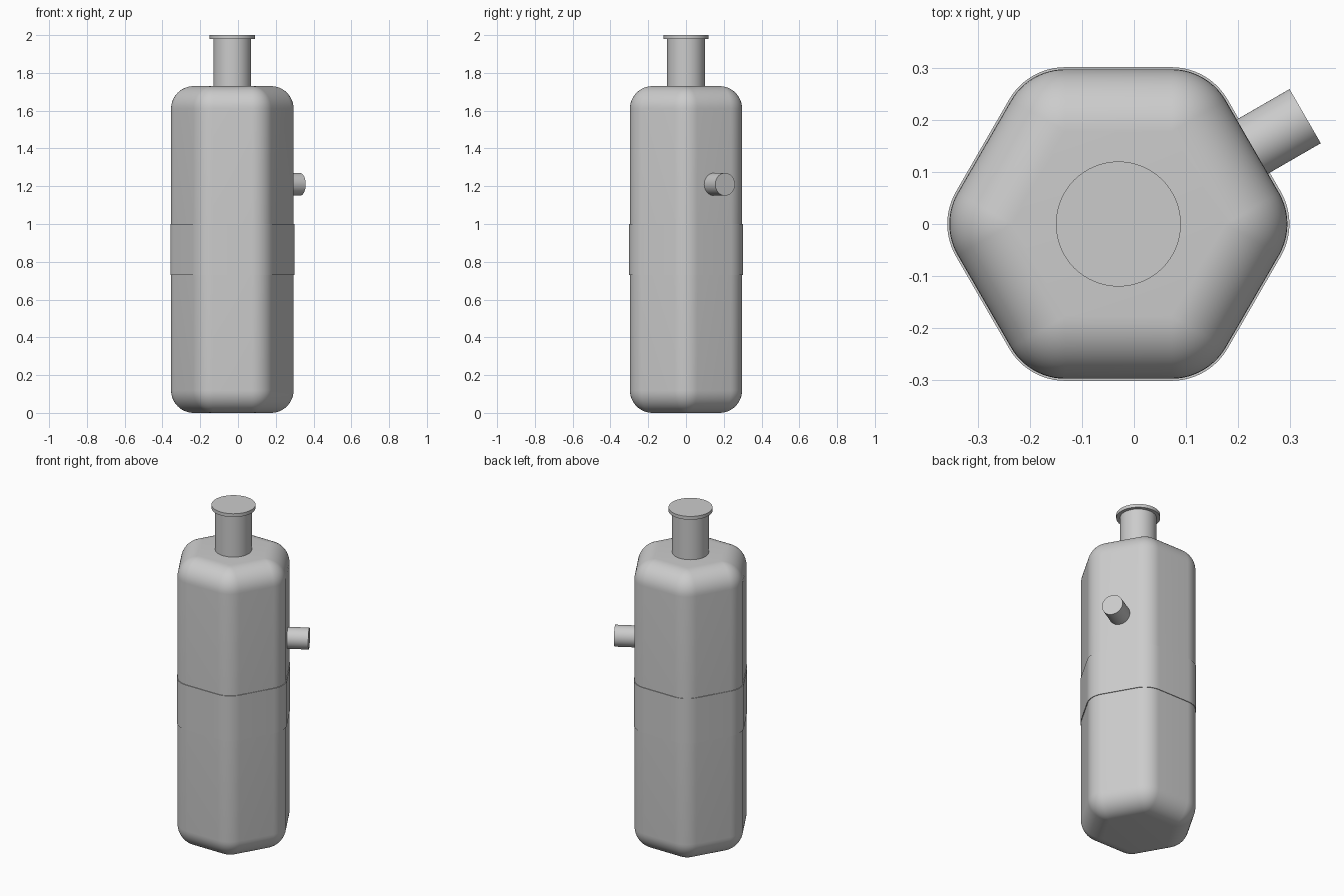
import bpy, bmesh
from math import sin, cos, radians, pi
from mathutils import Vector

if "Cube" in bpy.data.objects:
    bpy.data.objects.remove(bpy.data.objects["Cube"], do_unlink=True)

AXIS_X = -0.03      # the vessel axis, offset by the side spout
CORE = 0.177        # apothem of the sharp inner hexagon
ROUND = 0.12        # rounding radius of all body edges
BODY_TOP = 1.73
ARC = 12            # steps per rounded corner

grey = bpy.data.materials.new("light grey")
grey.use_nodes = True
colour = (0.6, 0.6, 0.6, 1)
grey.diffuse_color = colour
grey.node_tree.nodes["Principled BSDF"].inputs["Base Color"].default_value = colour


def finish(obj, name):
    obj.name = name
    obj.data.materials.clear()
    obj.data.materials.append(grey)
    bpy.ops.object.select_all(action='DESELECT')
    obj.select_set(True)
    bpy.context.view_layer.objects.active = obj
    bpy.ops.object.shade_smooth_by_angle(angle=radians(30))


def hex_ring(radius, z):
    """Hexagon with corners rounded by the given radius."""
    points = []
    for k in range(6):
        mid = k * pi / 3
        corner = Vector((cos(mid), sin(mid), 0)) * CORE / cos(pi / 6)
        for i in range(ARC + 1):
            a = mid + (i / ARC - 0.5) * pi / 3
            points.append(corner + Vector((radius * cos(a), radius * sin(a), z)))
    return points


def loft(name, rings, closed=False):
    bm = bmesh.new()
    loops = [[bm.verts.new(p) for p in ring] for ring in rings]
    pairs = list(zip(loops, loops[1:]))
    if closed:
        pairs.append((loops[-1], loops[0]))
    else:
        bm.faces.new(loops[0][::-1])
        bm.faces.new(loops[-1])
    n = len(loops[0])
    for low, high in pairs:
        for i in range(n):
            j = (i + 1) % n
            bm.faces.new((low[i], low[j], high[j], high[i]))
    bmesh.ops.remove_doubles(bm, verts=bm.verts, dist=1e-5)
    bmesh.ops.recalc_face_normals(bm, faces=bm.faces)
    mesh = bpy.data.meshes.new(name)
    bm.to_mesh(mesh)
    bm.free()
    obj = bpy.data.objects.new(name, mesh)
    obj.location.x = AXIS_X
    bpy.context.collection.objects.link(obj)
    finish(obj, name)


def cylinder(name, radius, start, end):
    start, end = Vector(start), Vector(end)
    span = end - start
    bpy.ops.mesh.primitive_cylinder_add(
        vertices=64, radius=radius, depth=span.length, location=(start + end) / 2,
        rotation=span.to_track_quat('Z', 'Y').to_euler())
    finish(bpy.context.object, name)


# Hexagonal body, rounded along every edge
angles = [i / ARC * pi / 2 for i in range(ARC + 1)]
bottom = [hex_ring(ROUND * sin(a), ROUND * (1 - cos(a))) for a in angles]
top = [hex_ring(ROUND * cos(a), BODY_TOP - ROUND * (1 - sin(a))) for a in angles]
loft("body", bottom + top)

# Thin raised band around the middle
inner, outer = ROUND - 0.01, ROUND + 0.004
loft("band", [hex_ring(inner, 0.73), hex_ring(outer, 0.73),
              hex_ring(outer, 1.0), hex_ring(inner, 1.0)], closed=True)

# Neck and its lip
cylinder("neck", 0.10, (AXIS_X, 0, BODY_TOP - 0.03), (AXIS_X, 0, 1.985))
cylinder("neck_lip", 0.12, (AXIS_X, 0, 1.98), (AXIS_X, 0, 2.0))

# Side spout, square to the back left face
out = Vector((cos(pi / 6), sin(pi / 6), 0))
base = Vector((AXIS_X, 0, 1.21))
cylinder("spout", 0.06, base + out * 0.27, base + out * 0.414)
